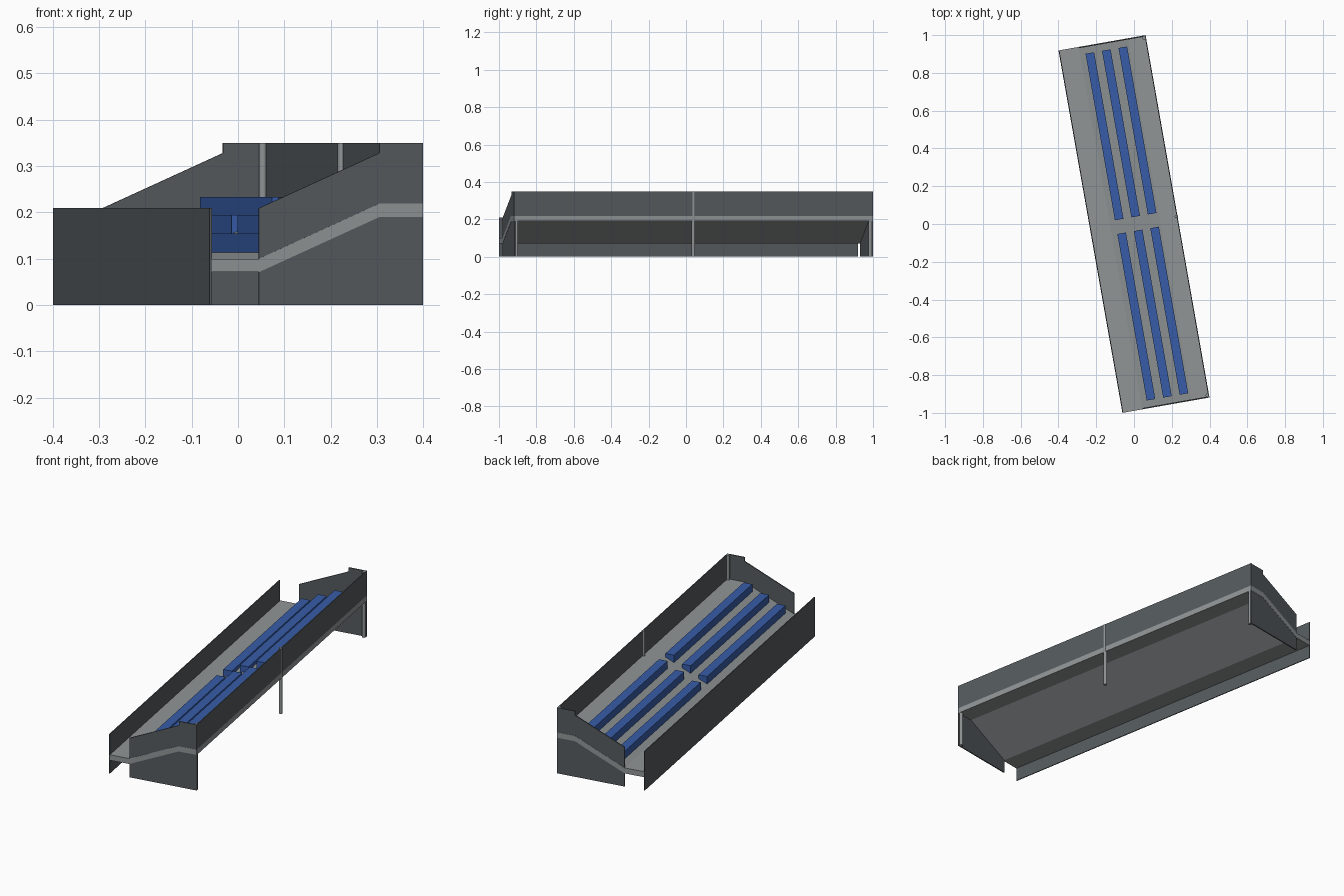
import bpy, bmesh, math
from mathutils import Vector

if "Cube" in bpy.data.objects:
    bpy.data.objects.remove(bpy.data.objects["Cube"], do_unlink=True)

TURN = math.radians(10)          # whole stand is turned in plan
W, L, T = 0.234, 0.974, 0.005    # half width, half length, panel thickness


def material(name, rgb):
    m = bpy.data.materials.new(name)
    m.use_nodes = True
    col = (*rgb, 1)
    m.diffuse_color = col
    m.node_tree.nodes["Principled BSDF"].inputs["Base Color"].default_value = col
    return m


PANEL = material("dark grey panel", (0.092, 0.104, 0.112))
CONCRETE = material("light grey concrete", (0.28, 0.30, 0.305))
BLUE = material("seat blue", (0.038, 0.108, 0.39))


def finish(name, bm, mat):
    bmesh.ops.recalc_face_normals(bm, faces=bm.faces)
    mesh = bpy.data.meshes.new(name)
    bm.to_mesh(mesh)
    bm.free()
    mesh.materials.append(mat)
    ob = bpy.data.objects.new(name, mesh)
    ob.rotation_euler.z = TURN
    bpy.context.collection.objects.link(ob)
    return ob


def extrude_profile(name, profile, y0, y1, mat):
    """Extrude an (x, z) outline along y."""
    bm = bmesh.new()
    face = bm.faces.new([bm.verts.new((x, y0, z)) for x, z in profile])
    out = bmesh.ops.extrude_face_region(bm, geom=[face])
    verts = [g for g in out["geom"] if isinstance(g, bmesh.types.BMVert)]
    bmesh.ops.translate(bm, verts=verts, vec=Vector((0, y1 - y0, 0)))
    return finish(name, bm, mat)


def box(name, x0, x1, y0, y1, z0, z1, mat):
    return extrude_profile(name, [(x0, z0), (x1, z0), (x1, z1), (x0, z1)], y0, y1, mat)


def post(name, x, y, mat):
    bm = bmesh.new()
    bmesh.ops.create_cone(bm, cap_ends=True, segments=16, radius1=0.009, radius2=0.009, depth=0.35)
    bmesh.ops.translate(bm, verts=bm.verts, vec=Vector((x, y, 0.175)))
    ob = finish(name, bm, mat)
    for p in ob.data.polygons:
        p.use_smooth = abs(p.normal.z) < 0.5


# Sloping deck with flat strips at both sides
top = [(-W + T, 0.10), (-0.126, 0.10), (0.138, 0.219), (W, 0.219)]
deck = top + [(x, z - 0.029) for x, z in reversed(top)]
extrude_profile("deck", deck, -L, L, CONCRETE)

# Low front panel and high back panel
box("low_panel", -W, -W + T, -L, L, 0, 0.209, PANEL)
box("high_panel", W - T, W, -L, L, 0.219, 0.35, PANEL)

# End panels, set just inside the deck edge, with corner posts behind them
end = [(-0.126, 0), (W, 0), (W, 0.35), (0.138, 0.35), (0.138, 0.328), (-0.126, 0.209)]
for side, s in (("front", -1), ("rear", 1)):
    y = sorted((s * (L - 0.001), s * (L - 0.007)))
    extrude_profile(side + "_end_panel", end, y[0], y[1], PANEL)
    post(side + "_post", W - 0.010, s * (L - 0.014), CONCRETE)
post("middle_post", W - 0.0065, 0, CONCRETE)

# Three stepped rows of benches, split by a central aisle
for row in range(3):
    x = -0.073 + row * 0.0885
    z = 0.114 + row * 0.0395
    for side, s in (("front", -1), ("rear", 1)):
        y = sorted((s * 0.037, s * 0.932))
        box(f"{side}_bench_{row + 1}", x - 0.023, x + 0.023, y[0], y[1], z, z + 0.0405, BLUE)
